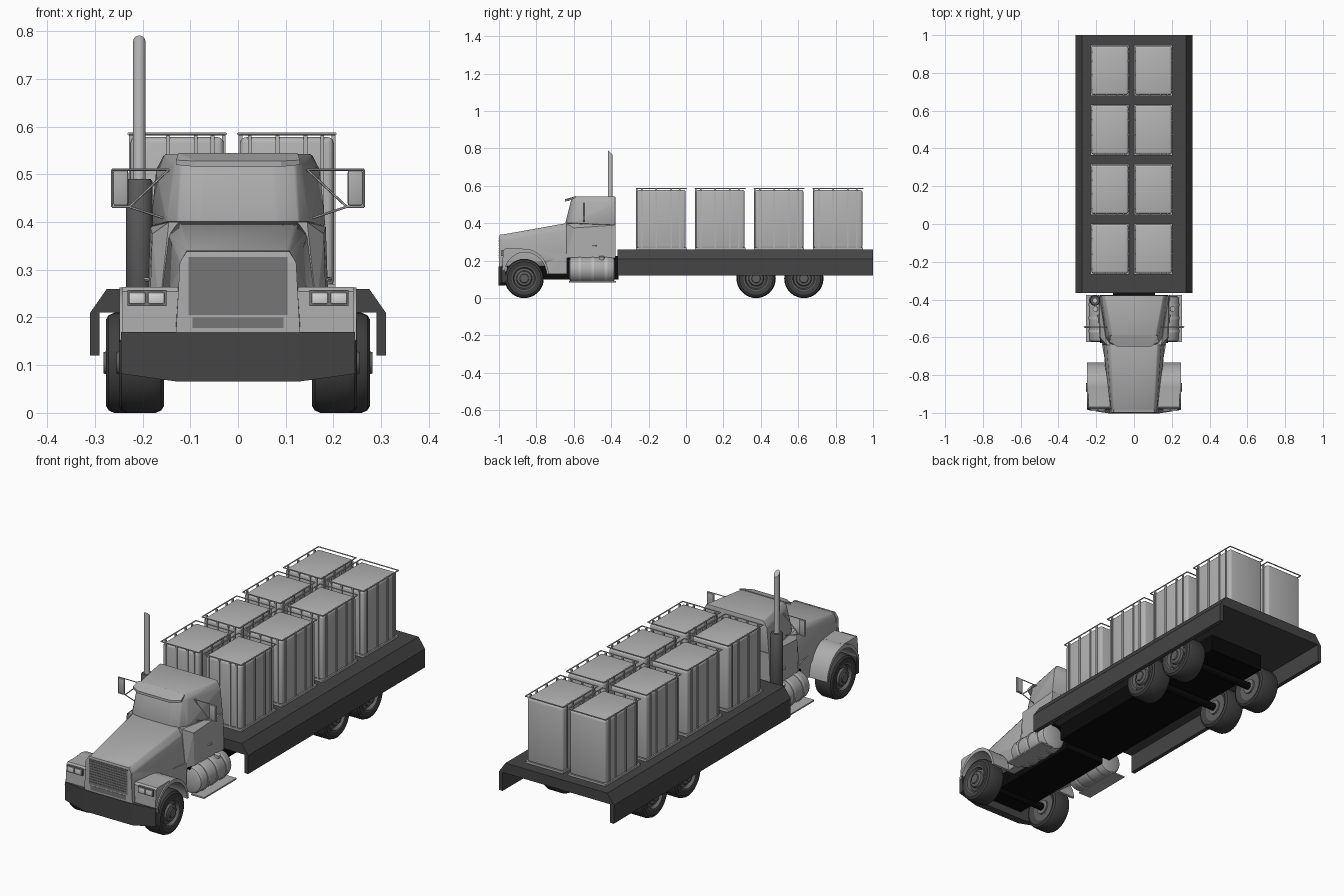
import bpy, bmesh, math
from mathutils import Vector, Matrix

if "Cube" in bpy.data.objects:
    bpy.data.objects.remove(bpy.data.objects["Cube"])

def mat(name, v, tint=(1, 1, 1)):
    m = bpy.data.materials.new(name)
    m.diffuse_color = (v * tint[0], v * tint[1], v * tint[2], 1)
    m.use_nodes = True
    m.node_tree.nodes["Principled BSDF"].inputs["Base Color"].default_value = m.diffuse_color
    return m

BODY = mat("body_grey", 0.42)
PLASTIC = mat("container_grey", 0.46)
BED = mat("bed_dark_grey", 0.058)
RUBBER = mat("tyre_rubber", 0.05)
RIM = mat("rim_grey", 0.12)
BLACK = mat("chassis_black", 0.003)
CHROME = mat("bright_metal", 0.52)
GRILLE = mat("grille_grey", 0.18)
STACK = mat("muffler_grey", 0.1)
LAMP = mat("lamp_white", 0.68)

def finish(name, bm, m, smooth=False):
    bmesh.ops.recalc_face_normals(bm, faces=bm.faces)
    me = bpy.data.meshes.new(name)
    bm.to_mesh(me)
    bm.free()
    ob = bpy.data.objects.new(name, me)
    bpy.context.collection.objects.link(ob)
    me.materials.append(m)
    if smooth:
        bpy.ops.object.select_all(action='DESELECT')
        ob.select_set(True)
        bpy.context.view_layer.objects.active = ob
        bpy.ops.object.shade_smooth_by_angle(angle=math.radians(35))
    return ob

def add_box(bm, x0, x1, y0, y1, z0, z1):
    mx = Matrix.Translation(((x0 + x1) / 2, (y0 + y1) / 2, (z0 + z1) / 2)) @ Matrix.Diagonal((abs(x1 - x0), y1 - y0, z1 - z0, 1))
    bmesh.ops.create_cube(bm, size=1, matrix=mx)

def box(name, dims, m, bevel=0, segs=2):
    bm = bmesh.new()
    add_box(bm, *dims)
    if bevel:
        bmesh.ops.bevel(bm, geom=bm.edges[:], offset=bevel, segments=segs, affect='EDGES', profile=0.5)
    return finish(name, bm, m, bool(bevel))

def hull(name, pts, m, bevel=0):
    """Convex solid from points mirrored across x."""
    bm = bmesh.new()
    for x, y, z in pts:
        bm.verts.new((x, y, z))
        bm.verts.new((-x, y, z))
    bmesh.ops.convex_hull(bm, input=bm.verts[:])
    bmesh.ops.dissolve_limit(bm, angle_limit=0.03, verts=bm.verts[:], edges=bm.edges[:])
    if bevel:
        bmesh.ops.bevel(bm, geom=bm.edges[:], offset=bevel, segments=2, affect='EDGES', profile=0.5)
    return finish(name, bm, m, bool(bevel))

def prism(name, prof, axis, a, b, m, smooth=False):
    """Extrude a profile: (y, z) along x or (x, z) along y."""
    bm = bmesh.new()
    vs = [bm.verts.new((a, u, v) if axis == 'x' else (u, a, v)) for u, v in prof]
    f = bm.faces.new(vs)
    r = bmesh.ops.extrude_face_region(bm, geom=[f])
    d = Vector((b - a, 0, 0)) if axis == 'x' else Vector((0, b - a, 0))
    bmesh.ops.translate(bm, vec=d, verts=[g for g in r['geom'] if isinstance(g, bmesh.types.BMVert)])
    return finish(name, bm, m, smooth)

def add_rod(bm, p, q, r, n=8):
    p, q = Vector(p), Vector(q)
    d = q - p
    mx = Matrix.Translation((p + q) / 2) @ d.to_track_quat('Z', 'Y').to_matrix().to_4x4()
    bmesh.ops.create_cone(bm, cap_ends=True, segments=n, radius1=r, radius2=r, depth=d.length, matrix=mx)

def rods(name, segs, r, m, n=8):
    bm = bmesh.new()
    for p, q in segs:
        add_rod(bm, p, q, r, n)
    return finish(name, bm, m, n > 6)

def lathe(name, prof, origin, axis, m, n=36):
    """Spin (radius, along) profile round an axis through origin."""
    bm = bmesh.new()
    vs = [bm.verts.new((r, 0, a)) for r, a in prof]
    es = [bm.edges.new(e) for e in zip(vs, vs[1:])]
    bmesh.ops.spin(bm, geom=vs + es, cent=(0, 0, 0), axis=(0, 0, 1), angle=2 * math.pi, steps=n)
    bmesh.ops.remove_doubles(bm, verts=bm.verts[:], dist=1e-5)
    q = Vector(axis).to_track_quat('Z', 'Y').to_matrix().to_4x4()
    bmesh.ops.transform(bm, matrix=Matrix.Translation(origin) @ q, verts=bm.verts[:])
    return finish(name, bm, m, True)

# Flat bed with chamfered edges and hanging skirts
half = [(0.275, 0.26), (0.31, 0.21), (0.31, 0.12), (0.29, 0.12), (0.29, 0.21)]
prism("flat_bed", half + [(-x, z) for x, z in reversed(half)], 'y', -0.365, 1.0, BED)

# Chassis
box("chassis_rear", (-0.15, 0.15, -0.36, 0.75, 0.13, 0.212), BLACK)
box("chassis_front", (-0.11, 0.11, -0.96, -0.36, 0.1, 0.225), BLACK)

# Containers with cage bars and top rails
for x0 in (-0.225, 0.005):
    x1 = x0 + 0.195
    for y0 in (-0.262, 0.053, 0.368, 0.683):
        y1 = y0 + 0.26
        box("container", (x0, x1, y0, y1, 0.265, 0.578), PLASTIC, 0.012, 3)
        box("container_base", (x0 - 0.004, x1 + 0.004, y0 - 0.004, y1 + 0.004, 0.26, 0.27), PLASTIC)
        bm = bmesh.new()
        for t in (0.1, 0.4, 0.7, 0.88):
            y, x = y0 + 0.26 * t, x0 + 0.195 * t
            for xs in (x0, x1):
                add_box(bm, xs - 0.004, xs + 0.004, y - 0.004, y + 0.004, 0.27, 0.583)
            add_box(bm, x - 0.004, x + 0.004, y0 - 0.004, y0 + 0.004, 0.27, 0.583)
        finish("cage_bars", bm, PLASTIC)
        a, b, c, d, z = x0 - 0.004, x1 + 0.004, y0 - 0.004, y1 + 0.004, 0.585
        rods("top_rail", [((a, c, z), (b, c, z)), ((b, c, z), (b, d, z)),
                          ((b, d, z), (a, d, z)), ((a, d, z), (a, c, z))], 0.003, CHROME, 6)

# Cab and hood
hull("cab_lower", [(0.19, -0.378, 0.215), (0.184, -0.378, 0.39), (0.145, -0.64, 0.40),
                   (0.18, -0.60, 0.375), (0.185, -0.60, 0.215), (0.165, -0.64, 0.215)], BODY)
hull("cab_upper", [(0.184, -0.378, 0.39), (0.172, -0.378, 0.51), (0.155, -0.378, 0.543),
                   (0.15, -0.60, 0.40), (0.128, -0.635, 0.40), (0.08, -0.645, 0.40),
                   (0.135, -0.58, 0.52), (0.12, -0.603, 0.53), (0.075, -0.613, 0.53),
                   (0.115, -0.59, 0.543)], BODY, 0.004)
hull("sun_visor", [(0.125, -0.59, 0.538), (0.125, -0.59, 0.545), (0.13, -0.625, 0.52),
                   (0.13, -0.625, 0.53), (0.09, -0.648, 0.516), (0.09, -0.648, 0.528)], BODY)
hull("hood", [(0.13, -0.99, 0.17), (0.12, -0.99, 0.31), (0.105, -0.99, 0.338),
              (0.125, -0.63, 0.402), (0.145, -0.63, 0.375), (0.165, -0.63, 0.215),
              (0.14, -0.74, 0.17)], BODY, 0.005)
hull("cowl_skirt", [(0.15, -0.745, 0.13), (0.15, -0.745, 0.24), (0.165, -0.635, 0.13),
                    (0.17, -0.635, 0.24)], BODY)

# Grille surround, mesh and slats
hull("grille_surround", [(0.13, -1.0, 0.17), (0.13, -0.985, 0.17), (0.122, -1.0, 0.315),
                         (0.122, -0.985, 0.315), (0.108, -0.997, 0.338), (0.108, -0.985, 0.34)], BODY)
box("grille", (-0.104, 0.104, -1.001, -0.99, 0.205, 0.327), GRILLE)
box("lower_grille", (-0.095, 0.095, -1.001, -0.99, 0.178, 0.2), GRILLE)
bm = bmesh.new()
for i in range(9):
    z = 0.216 + i * 0.0125
    add_box(bm, -0.1, 0.1, -1.003, -1.0, z, z + 0.003)
finish("grille_slats", bm, GRILLE)

# Bumper, swept back at the ends
hull("bumper", [(0.13, -1.003, 0.17), (0.13, -1.003, 0.066), (0.245, -0.985, 0.17), (0.245, -0.985, 0.082),
                (0.245, -0.965, 0.17), (0.245, -0.965, 0.082), (0.13, -0.965, 0.066)], BED)

# Wheels: tyre, rim and hub
def wheel(y, s, xin, xout):
    w = xout - xin
    o = (s * xin, y, 0.105)
    ax = (s, 0, 0)
    lathe("tyre", [(0.066, 0.012), (0.09, 0), (0.1, 0.006), (0.105, 0.018), (0.105, w - 0.018),
                   (0.1, w - 0.006), (0.09, w), (0.066, w - 0.004)], o, ax, RUBBER)
    lathe("rim", [(0, 0.012), (0.067, 0.012), (0.067, w - 0.002), (0.06, w - 0.002), (0.054, w - 0.018),
                  (0.042, w - 0.014), (0.038, w - 0.004), (0.024, w), (0.022, w + 0.005), (0, w + 0.005)], o, ax, RIM)
    lathe("inner_hub", [(0, 0.004), (0.035, 0.004), (0.035, 0.014)], o, ax, GRILLE, 20)

for s in (-1, 1):
    wheel(-0.865, s, 0.155, 0.25)
    for y in (0.375, 0.63):
        wheel(y, s, 0.17, 0.277)

    # Front fender arch and headlight block
    angs = [math.radians(6 + 159 * i / 18) for i in range(19)]
    prof = [(-0.86 + 0.127 * math.cos(t), 0.115 + 0.148 * math.sin(t)) for t in angs]
    prof += [(-0.86 + 0.116 * math.cos(t), 0.115 + 0.13 * math.sin(t)) for t in reversed(angs)]
    prism("front_fender", prof, 'x', s * 0.12, s * 0.248, BODY, True)
    prism("headlight_block", [(-0.982, 0.168), (-0.978, 0.255), (-0.968, 0.264), (-0.87, 0.264),
                              (-0.91, 0.24), (-0.955, 0.2), (-0.965, 0.168)], 'x', s * 0.115, s * 0.242, BODY)
    box("headlight_bezel", (s * 0.15, s * 0.232, -0.986, -0.975, 0.224, 0.257), GRILLE)
    for a in (0.154, 0.194):
        box("headlight", (s * a, s * (a + 0.035), -0.99, -0.976, 0.228, 0.253), LAMP, 0.004)

    # Fuel tank with straps, top plate and step
    lathe("fuel_tank", [(0, 0), (0.05, 0), (0.062, 0.006), (0.067, 0.018), (0.067, 0.227),
                        (0.062, 0.239), (0.05, 0.245), (0, 0.245)], (s * 0.172, -0.625, 0.152), (0, 1, 0), BODY)
    for y in (-0.575, -0.505, -0.435):
        lathe("tank_strap", [(0.066, 0), (0.07, 0), (0.07, 0.014), (0.066, 0.014)],
              (s * 0.172, y, 0.152), (0, 1, 0), CHROME)
    rods("tank_cap", [((s * 0.2, -0.45, 0.2), (s * 0.205, -0.45, 0.222))], 0.014, CHROME, 16)
    box("step_plate", (s * 0.185, s * 0.255, -0.625, -0.375, 0.083, 0.09), BODY)
    box("tank_top_plate", (s * 0.1, s * 0.18, -0.63, -0.375, 0.207, 0.217), BLACK)

    # Mirror and its bracket
    y = -0.545
    box("mirror", (s * 0.23, s * 0.262, y - 0.006, y + 0.006, 0.435, 0.508), BODY, 0.004)
    P = [(s * 0.145, y, 0.51), (s * 0.264, y, 0.51), (s * 0.264, y, 0.432), (s * 0.228, y, 0.432),
         (s * 0.155, y, 0.408)]
    rods("mirror_bracket", list(zip(P, P[1:])) + [(P[0], P[3])], 0.0025, CHROME, 6)
    rods("door_handle", [((s * 0.184, -0.5, 0.28), (s * 0.193, -0.48, 0.28))], 0.005, CHROME)

# Axles
rods("axles", [((-0.2, y, 0.105), (0.2, y, 0.105)) for y in (-0.865, 0.375, 0.63)], 0.018, BLACK, 12)

# Exhaust: muffler and slant-cut stack
lathe("muffler", [(0, 0), (0.026, 0), (0.028, 0.004), (0.028, 0.266), (0.024, 0.272), (0, 0.272)],
      (-0.207, -0.405, 0.218), (0, 0, 1), STACK, 24)
bm = bmesh.new()
add_rod(bm, (-0.207, -0.405, 0.48), (-0.207, -0.405, 0.778), 0.013, 20)
for v in bm.verts:
    if v.co.z > 0.7:
        v.co.z -= (v.co.y + 0.405) * 1.0
finish("exhaust_stack", bm, CHROME, True)
